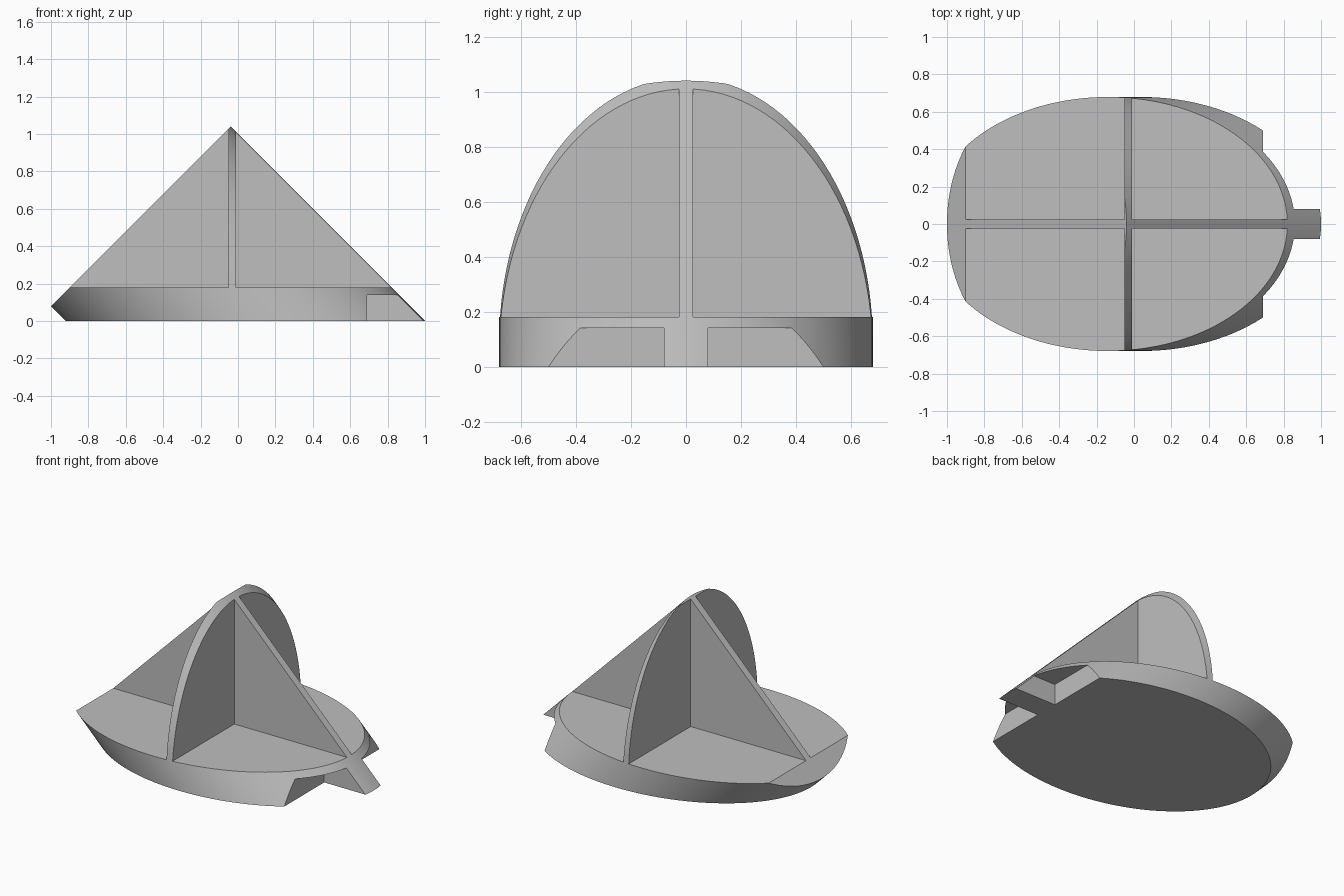
import bpy
import math
from mathutils import Matrix, Vector

cube = bpy.data.objects.get("Cube")
if cube:
    bpy.data.objects.remove(cube, do_unlink=True)

RADIUS = 0.679
FLOOR = 0.18              # top of the base slab
RIB = 0.025               # half thickness of the long rib
CROSS = (-0.052, -0.01)   # x extent of the cross rib
FAR = 2.0

grey = bpy.data.materials.new("light grey")
grey.use_nodes = True
grey.diffuse_color = (0.52, 0.52, 0.52, 1)
grey.node_tree.nodes["Principled BSDF"].inputs["Base Color"].default_value = (0.52, 0.52, 0.52, 1)


def box(name, low, high):
    """Axis-aligned cutter between two corners."""
    low, high = Vector(low), Vector(high)
    bpy.ops.mesh.primitive_cube_add(size=1, location=(low + high) / 2)
    ob = bpy.context.object
    ob.name = name
    ob.scale = high - low
    ob.hide_render = True
    return ob


# Body: round bar leaning at 45 degrees, its upper end cap facing -x
axis = Vector((-1, 0, 1)).normalized()
length = 2.4
cap_centre = Vector((-0.52, 0, 0.56))
bpy.ops.mesh.primitive_cylinder_add(vertices=128, radius=RADIUS, depth=length)
body = bpy.context.object
body.name = "ribbed_leaning_body"
body.data.transform(Matrix.Translation(cap_centre - axis * length / 2)
                    @ Matrix.Rotation(-math.pi / 4, 4, "Y"))
body.data.materials.append(grey)

# Everything below the ground goes
cutters = [box("ground_cutter", (-FAR, -FAR, -FAR), (FAR * 2, FAR, 0))]

for side, label in ((-1, "right"), (1, "left")):
    def span(inner):
        return sorted((side * inner, side * FAR))

    # Pockets that leave the long rib and the cross rib standing on the base
    y0, y1 = span(RIB)
    cutters.append(box("rear_pocket_" + label, (-FAR, y0, FLOOR), (CROSS[0], y1, FAR)))
    cutters.append(box("nose_pocket_" + label, (CROSS[1], y0, FLOOR), (FAR, y1, FAR)))

    # Notches under the nose that leave the narrow tab
    y0, y1 = span(0.08)
    cutters.append(box("nose_notch_" + label, (0.69, y0, -1), (FAR, y1, 0.14)))

bpy.ops.object.select_all(action="DESELECT")
body.select_set(True)
bpy.context.view_layer.objects.active = body
for cutter in cutters:
    mod = body.modifiers.new(cutter.name, "BOOLEAN")
    mod.operation = "DIFFERENCE"
    mod.solver = "EXACT"
    mod.object = cutter
    bpy.ops.object.modifier_apply(modifier=mod.name)
for cutter in cutters:
    bpy.data.objects.remove(cutter, do_unlink=True)

bpy.ops.object.shade_smooth_by_angle(angle=math.radians(30))
